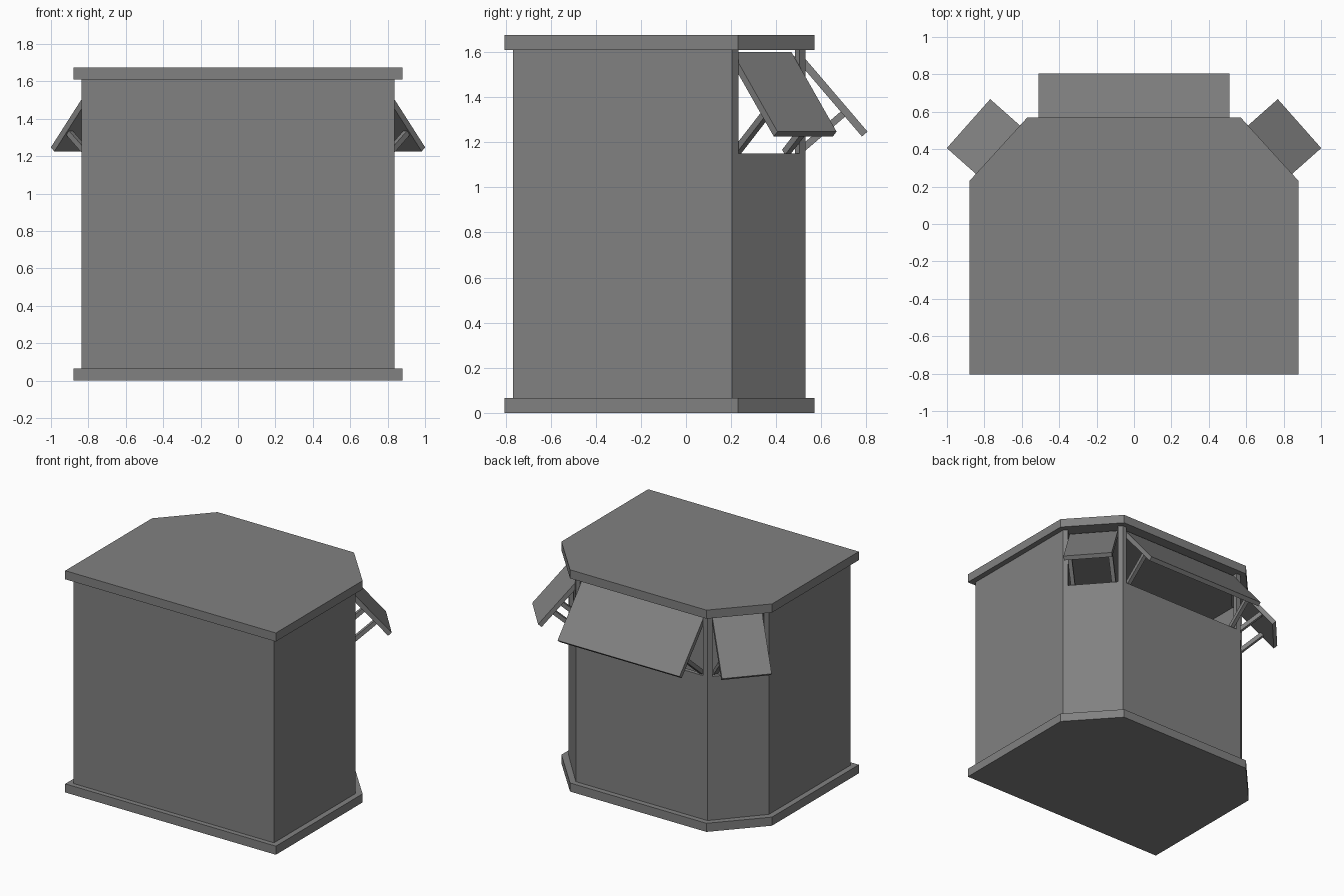
import bpy
import bmesh
from mathutils import Vector

cube = bpy.data.objects.get("Cube")
if cube:
    bpy.data.objects.remove(cube, do_unlink=True)

grey = bpy.data.materials.new("matte grey")
grey.use_nodes = True
grey.diffuse_color = (0.22, 0.22, 0.22, 1)
grey.node_tree.nodes["Principled BSDF"].inputs["Base Color"].default_value = (0.22, 0.22, 0.22, 1)

UP = Vector((0, 0, 1))


def sweep(name, points, offset):
    """Flat-sided solid: a polygon pushed along an offset vector."""
    bm = bmesh.new()
    base = bm.faces.new([bm.verts.new(p) for p in points])
    new = bmesh.ops.extrude_face_region(bm, geom=[base])["geom"]
    bmesh.ops.translate(bm, vec=offset, verts=[v for v in new if isinstance(v, bmesh.types.BMVert)])
    bmesh.ops.recalc_face_normals(bm, faces=bm.faces)
    mesh = bpy.data.meshes.new(name)
    bm.to_mesh(mesh)
    bm.free()
    mesh.materials.append(grey)
    obj = bpy.data.objects.new(name, mesh)
    bpy.context.scene.collection.objects.link(obj)
    return obj


def outline(half):
    """Mirror the +x half of a plan, counter-clockwise from the front."""
    return [Vector((x, y, 0)) for x, y in half] + [Vector((-x, y, 0)) for x, y in reversed(half)]


# Heights
base_top, sill, roof_bottom, roof_top = 0.065, 1.15, 1.61, 1.675
thick = 0.03

# Base and roof slabs
slab = outline([(0.88, -0.805), (0.88, 0.23), (0.57, 0.57)])
sweep("base_slab", slab, UP * base_top)
sweep("roof_slab", [p + UP * roof_bottom for p in slab], UP * (roof_top - roof_bottom))

# Wall plan and its mitred inner corners
wall = outline([(0.838, -0.768), (0.838, 0.205), (0.55, 0.53)])
count = len(wall)
inner = []
for i, p in enumerate(wall):
    a = (p - wall[i - 1]).normalized().cross(UP)
    b = (wall[(i + 1) % count] - p).normalized().cross(UP)
    inner.append(p - (a + b) * thick / (1 + a.dot(b)))

sides = ["left_wall", "back_left", "back", "back_right", "right_wall", "front_wall"]
for i, side in enumerate(sides):
    j = (i + 1) % count
    p, q, pi, qi = wall[i], wall[j], inner[i], inner[j]
    along = (q - p).normalized()
    out = along.cross(UP)
    lift = UP * base_top
    panel = [v + lift for v in (p, q, qi, pi)]
    if not side.startswith("back"):
        sweep(side, panel, UP * (roof_bottom - base_top))
        continue

    # Serving side: low panel, corner posts, open window
    sweep(side + "_counter_panel", panel, UP * (sill - base_top))
    rise = UP * (roof_bottom - sill)
    for end, corner, corner_in, step in (("a", p, pi, along), ("b", q, qi, -along)):
        edge = corner + step * 0.036
        post = [corner, edge, edge - out * thick, corner_in]
        sweep(f"{side}_post_{end}", [v + UP * sill for v in post], rise)

    # Propped flap, drawn in section then swept along the wall
    half, tip_out = (0.51, 0.275) if side == "back" else (0.175, 0.255)
    mid = (p + q) / 2
    tip = mid + out * tip_out + UP * 1.247
    slope = (UP * 0.365 - out * 0.312).normalized()
    under = along.cross(slope)
    if under.dot(out) > 0:
        under = -under
    top = tip + slope * 0.465
    section = [tip, top, top + under * 0.033, tip + under * 0.033]
    sweep(side + "_flap", [v - along * half for v in section], along * 2 * half)

    # Two struts square to the flap, resting on the sill
    foot = tip + under * 0.033 + slope * 0.115
    strut = [foot, foot + slope * thick, foot + slope * thick + under * 0.26, foot + under * 0.26]
    for tag, shift in (("a", -half + 0.012), ("b", half - 0.012 - thick)):
        sweep(f"{side}_strut_{tag}", [v + along * shift for v in strut], along * thick)
